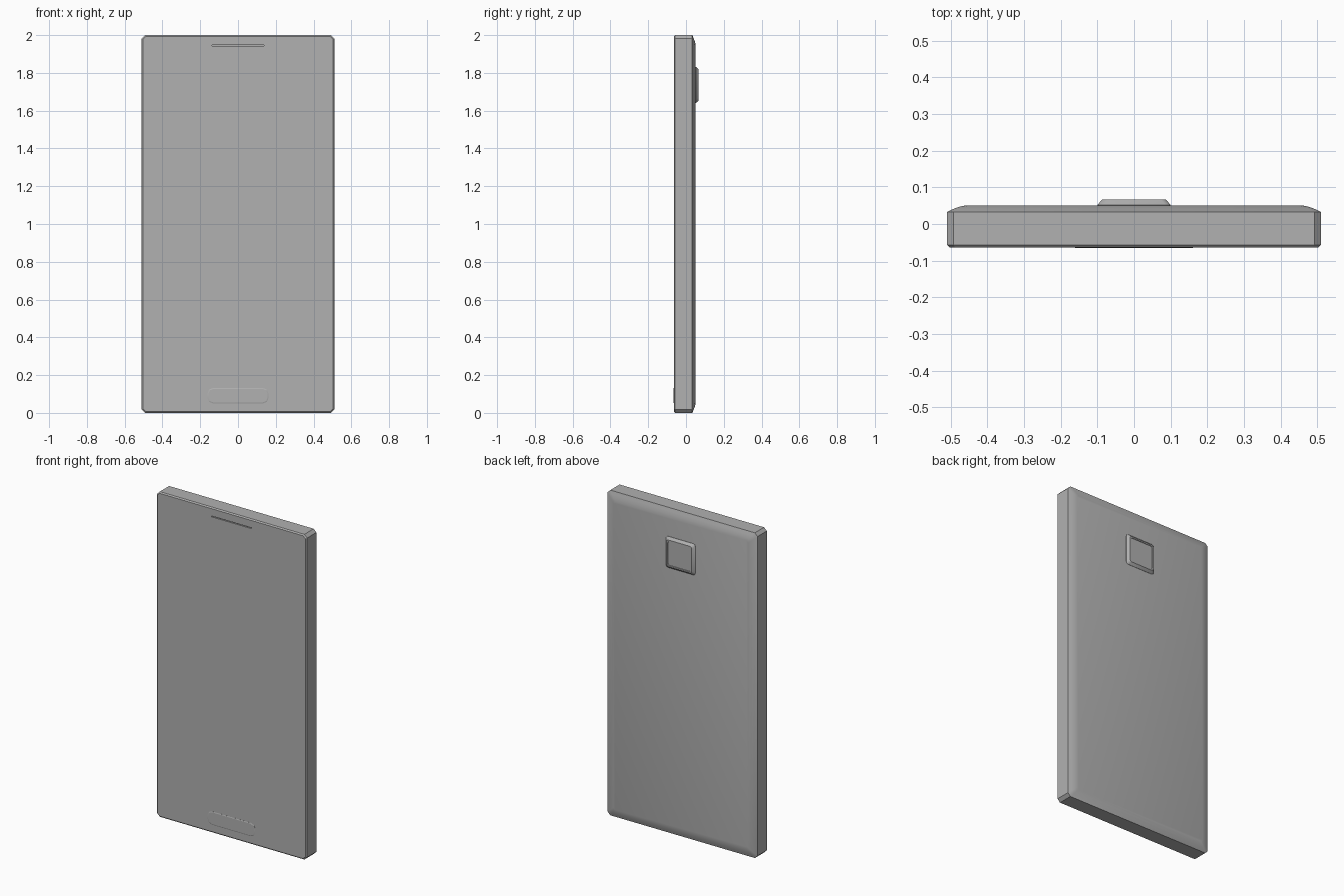
import bpy, bmesh, math

if "Cube" in bpy.data.objects:
    bpy.data.objects.remove(bpy.data.objects["Cube"])

grey = bpy.data.materials.new("dark_grey")
grey.diffuse_color = (0.44, 0.44, 0.44, 1)
grey.use_nodes = True
grey.node_tree.nodes["Principled BSDF"].inputs["Base Color"].default_value = grey.diffuse_color


def outline(hx, z0, z1, r, segs):
    """Rounded rectangle in the xz plane."""
    pts = []
    for i, (sx, z) in enumerate([(1, z1 - r), (-1, z1 - r), (-1, z0 + r), (1, z0 + r)]):
        for k in range(segs + 1):
            a = math.pi / 2 * (i + k / segs)
            pts.append((sx * (hx - r) + r * math.cos(a), z + r * math.sin(a)))
    return pts


def smooth(ob, angle):
    bpy.ops.object.select_all(action='DESELECT')
    ob.select_set(True)
    bpy.context.view_layer.objects.active = ob
    bpy.ops.object.shade_smooth_by_angle(angle=math.radians(angle))


def loft(name, hx, z0, z1, r, segs, rings, angle=30):
    """Closed solid from rings of (y, inset, corner radius)."""
    bm = bmesh.new()
    loops = []
    for y, d, rr in rings:
        loops.append([bm.verts.new((x, y, z))
                      for x, z in outline(hx - d, z0 + d, z1 - d, rr or r, segs)])
    n = len(loops[0])
    for a, b in zip(loops, loops[1:]):
        for i in range(n):
            j = (i + 1) % n
            bm.faces.new((a[i], a[j], b[j], b[i]))
    bm.faces.new(loops[0])
    bm.faces.new(loops[-1])
    bmesh.ops.recalc_face_normals(bm, faces=bm.faces)
    me = bpy.data.meshes.new(name)
    bm.to_mesh(me)
    bm.free()
    me.materials.append(grey)
    ob = bpy.data.objects.new(name, me)
    bpy.context.collection.objects.link(ob)
    smooth(ob, angle)
    return ob


# Body slab with a thin front bevel and a softly domed back edge
body = loft("body", 0.51, 0.0, 2.0, 0.018, 1, [
    (-0.064, 0.007, 0.015), (-0.057, 0.0, 0), (0.033, 0.0, 0),
    (0.041, 0.017, 0.016), (0.047, 0.034, 0.014), (0.051, 0.052, 0.012)])

# Earpiece slot cut into the front
cutter = loft("earpiece_cutter", 0.137, 1.943, 1.948, 0.001, 1,
              [(-0.08, 0, 0), (-0.056, 0, 0)])
cutter.hide_render = True
mod = body.modifiers.new("earpiece_slot", 'BOOLEAN')
mod.operation = 'DIFFERENCE'
mod.solver = 'EXACT'
mod.object = cutter
bpy.context.view_layer.objects.active = body
bpy.ops.object.modifier_apply(modifier=mod.name)
bpy.data.objects.remove(cutter)
smooth(body, 30)

# Home button, almost flush, with a raised flat pad
loft("home_button", 0.162, 0.05, 0.132, 0.03, 2,
     [(-0.058, 0, 0), (-0.0645, 0, 0), (-0.066, 0.005, 0.027)], 10)

# Camera bump with a shallow lens window
loft("camera_bump", 0.1, 1.64, 1.832, 0.014, 2, [
    (0.045, 0, 0), (0.052, 0, 0), (0.062, 0.009, 0), (0.067, 0.014, 0),
    (0.067, 0.022, 0.01), (0.064, 0.023, 0.01)])
